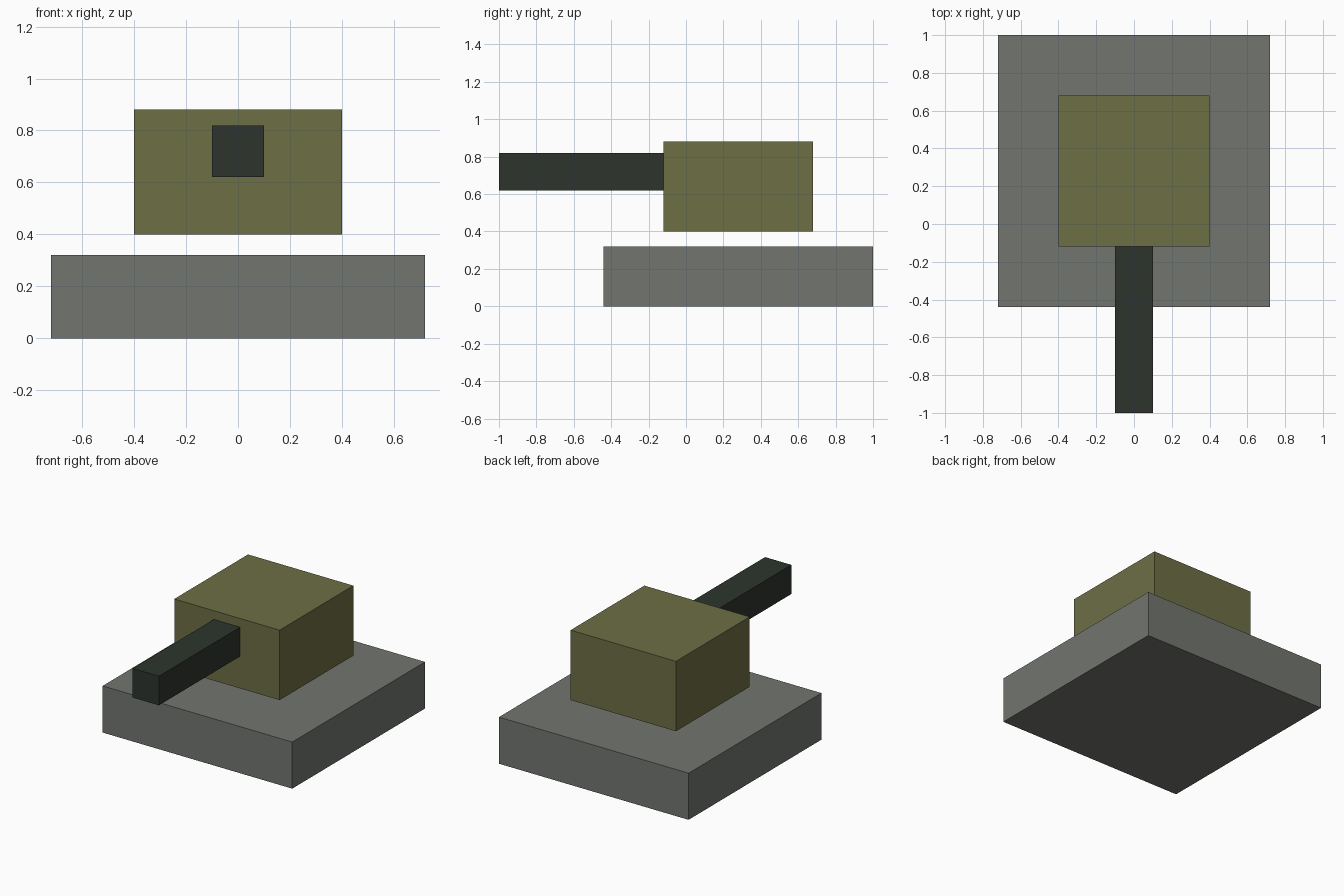
import bpy
from mathutils import Matrix, Vector

if "Cube" in bpy.data.objects:
    bpy.data.objects.remove(bpy.data.objects["Cube"])


def srgb(r, g, b):
    """8-bit display colour to linear RGBA."""
    def lin(c):
        c /= 255
        return c / 12.92 if c <= 0.04045 else ((c + 0.055) / 1.055) ** 2.4
    return (lin(r), lin(g), lin(b), 1.0)


def material(name, colour):
    mat = bpy.data.materials.new(name)
    mat.diffuse_color = srgb(*colour)
    mat.use_nodes = True
    mat.node_tree.nodes["Principled BSDF"].inputs["Base Color"].default_value = mat.diffuse_color
    return mat


def box(name, low, high, mat):
    """Axis-aligned box between two corners."""
    low, high = Vector(low), Vector(high)
    bpy.ops.mesh.primitive_cube_add(size=1, location=(low + high) / 2)
    obj = bpy.context.object
    obj.name = name
    obj.data.transform(Matrix.Diagonal((*(high - low), 1)))
    obj.data.materials.append(mat)
    return obj


grey = material("stone grey", (114, 118, 111))
olive = material("olive green", (109, 110, 69))
dark = material("dark gunmetal", (45, 52, 45))

# Square base slab
box("base", (-0.72, -0.44, 0), (0.72, 1.0, 0.32), grey)
# Turret body, floating just above the base
box("turret", (-0.4, -0.12, 0.4), (0.4, 0.68, 0.88), olive)
# Barrel reaching forward from the turret front
box("barrel", (-0.1, -1.0, 0.62), (0.1, -0.12, 0.82), dark)
